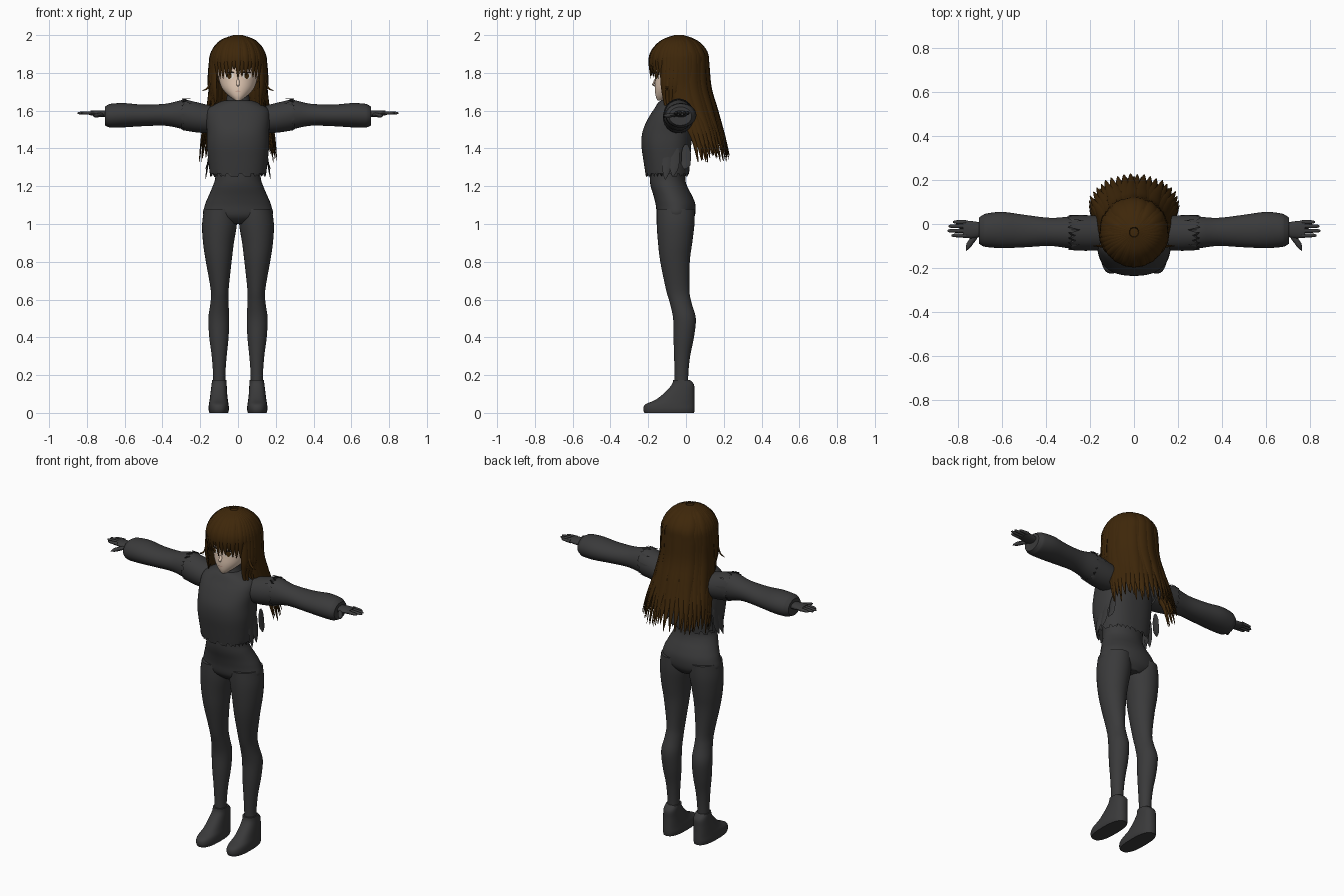
import bpy, bmesh, math, random
from mathutils import Vector

random.seed(4)
cube = bpy.data.objects.get("Cube")
if cube:
    bpy.data.objects.remove(cube, do_unlink=True)


def material(name, color):
    mat = bpy.data.materials.new(name)
    mat.use_nodes = True
    mat.diffuse_color = (*color, 1)
    bsdf = next(n for n in mat.node_tree.nodes if n.type == "BSDF_PRINCIPLED")
    bsdf.inputs["Base Color"].default_value = (*color, 1)
    bsdf.inputs["Roughness"].default_value = 0.8
    return mat


CLOTH = material("charcoal cloth", (0.042, 0.042, 0.043))
HAIR = material("dark brown hair", (0.048, 0.02, 0.003))
SKIN = material("pale skin", (0.78, 0.6, 0.47))
WHITE = material("eye white", (0.8, 0.78, 0.75))
DARK = material("lash black", (0.012, 0.008, 0.006))
LIP = material("lip rose", (0.5, 0.28, 0.22))


def smooth_rows(rows, k=4):
    """Catmull-Rom interpolation of table rows."""
    out = []
    for i in range(len(rows) - 1):
        quad = [rows[max(i - 1, 0)], rows[i], rows[i + 1], rows[min(i + 2, len(rows) - 1)]]
        for j in range(k):
            t = j / k
            out.append([b + t * (c - a) / 2 + t * t * (a - 2.5 * b + 2 * c - d / 2)
                        + t ** 3 * (1.5 * (b - c) + (d - a) / 2) for a, b, c, d in zip(*quad)])
    return out + [list(rows[-1])]


def add_loft(bm, rings, caps=(True, True)):
    loops = [[bm.verts.new(p) for p in ring] for ring in rings]
    n = len(loops[0])
    for low, high in zip(loops, loops[1:]):
        for i in range(n):
            j = (i + 1) % n
            bm.faces.new((low[i], low[j], high[j], high[i]))
    if caps[0]:
        bm.faces.new(loops[0][::-1])
    if caps[1]:
        bm.faces.new(loops[-1])


def finish(bm, name, mat, angle=50):
    bmesh.ops.recalc_face_normals(bm, faces=bm.faces)
    mesh = bpy.data.meshes.new(name)
    bm.to_mesh(mesh)
    bm.free()
    obj = bpy.data.objects.new(name, mesh)
    bpy.context.collection.objects.link(obj)
    mesh.materials.append(mat)
    bpy.ops.object.select_all(action="DESELECT")
    obj.select_set(True)
    bpy.context.view_layer.objects.active = obj
    bpy.ops.object.shade_smooth_by_angle(angle=math.radians(angle))
    return obj


def tube(bm, rows, axis="z", side=1, n=32, power=2.0, jag=0, jag_end=0, caps=(True, True)):
    """Loft rounded sections; each row is height, min/max a, min/max b."""
    rings, rows = [], smooth_rows(rows)
    for r, (h, a0, a1, b0, b1) in enumerate(rows):
        ring = []
        for i in range(n):
            t = math.tau * i / n
            c, s = math.cos(t), math.sin(t)
            a = (a0 + a1) / 2 + (a1 - a0) / 2 * math.copysign(abs(c) ** (2 / power), c)
            b = (b0 + b1) / 2 + (b1 - b0) / 2 * math.copysign(abs(s) ** (2 / power), s)
            shift = jag if r == 0 else jag_end if r == len(rows) - 1 else 0
            hh = h + shift * (i % 2) * (0.5 + 0.5 * math.sin(i * 1.7))
            p = (a, b, hh) if axis == "z" else (hh, a, b)
            ring.append((p[0] * side, p[1], p[2]))
        rings.append(ring)
    add_loft(bm, rings, caps)


def lock(bm, points, width, thick, center):
    """Flat tapered strand facing away from a center point."""
    pts = [Vector(p) for p in smooth_rows(points)]
    rings = []
    for i, p in enumerate(pts):
        tangent = (pts[min(i + 1, len(pts) - 1)] - pts[max(i - 1, 0)]).normalized()
        across = tangent.cross(p - Vector(center)).normalized()
        out = across.cross(tangent)
        t = i / (len(pts) - 1)
        w = width * min(1, 0.35 + t * 3) * min(1, 0.06 + (1 - t) * 2.8) / 2
        th = thick * min(1, 0.1 + (1 - t) * 3) / 2
        rings.append([p + across * w * math.cos(a) + out * th * math.sin(a)
                      for a in (math.tau * k / 8 for k in range(8))])
    add_loft(bm, rings)


# Hips and waist
bm = bmesh.new()
tube(bm, [(1.0, -.07, .07, -.11, .02), (1.04, -.178, .178, -.15, .046), (1.1, -.175, .175, -.16, .05),
          (1.15, -.155, .155, -.172, .032), (1.2, -.134, .134, -.187, .006),
          (1.25, -.12, .12, -.192, -.004), (1.36, -.125, .125, -.19, .005)])
finish(bm, "hips", CLOTH)

# Cropped jacket with a torn hem, and its collar
bm = bmesh.new()
tube(bm, [(1.25, -.147, .147, -.212, .015), (1.34, -.158, .158, -.226, .022), (1.42, -.165, .165, -.236, .028),
          (1.49, -.165, .165, -.23, .034), (1.56, -.17, .17, -.2, .04), (1.61, -.16, .16, -.168, .04),
          (1.645, -.1, .1, -.145, .02), (1.655, -.066, .066, -.125, .005)],
     n=64, power=2.4, jag=0.06, caps=(False, True))
finish(bm, "jacket", CLOTH)
bm = bmesh.new()
tube(bm, [(1.63, -.075, .075, -.135, .01), (1.66, -.062, .062, -.125, .0), (1.69, -.058, .058, -.12, .0)])
finish(bm, "collar", CLOTH)

for side, label in ((1, "left"), (-1, "right")):
    # Leg
    bm = bmesh.new()
    tube(bm, [(1.08, .01, .178, -.155, .046), (1.0, .006, .19, -.155, .045), (.9, .022, .185, -.148, .033),
              (.8, .034, .17, -.136, .02), (.65, .05, .144, -.105, .018), (.58, .05, .146, -.085, .03),
              (.5, .047, .157, -.068, .052), (.4, .05, .152, -.066, .042), (.3, .06, .139, -.063, .022),
              (.2, .067, .132, -.06, .012), (.1, .067, .132, -.06, .012)], side=side)
    finish(bm, label + "_leg", CLOTH)

    # Boot with sole
    bm = bmesh.new()
    tube(bm, [(0, .052, .152, -.22, .043), (.02, .048, .156, -.226, .046), (.045, .05, .154, -.215, .046),
              (.07, .054, .15, -.16, .045), (.11, .058, .145, -.11, .044), (.15, .06, .14, -.075, .042),
              (.175, .062, .137, -.068, .02)], side=side, power=2.5)
    finish(bm, label + "_boot", CLOTH)

    # Sleeve and torn shoulder layer
    bm = bmesh.new()
    tube(bm, [(.1, -.11, .03, 1.5, 1.62), (.2, -.115, .035, 1.49, 1.63), (.28, -.113, .035, 1.5, 1.657),
              (.38, -.1, .028, 1.52, 1.637), (.5, -.106, .042, 1.518, 1.632), (.6, -.11, .055, 1.512, 1.64),
              (.67, -.105, .048, 1.51, 1.637), (.69, -.1, .04, 1.515, 1.63), (.705, -.09, .03, 1.522, 1.62)],
         axis="x", side=side)
    finish(bm, label + "_sleeve", CLOTH)
    bm = bmesh.new()
    tube(bm, [(.14, -.118, .038, 1.48, 1.625), (.22, -.122, .04, 1.485, 1.645), (.3, -.118, .04, 1.498, 1.664)],
         axis="x", side=side, n=40, jag_end=-0.08, caps=(True, False))
    finish(bm, label + "_torn_shoulder", CLOTH)

    # Hand with four fingers and a thumb
    bm = bmesh.new()
    tube(bm, [(.69, -.055, .005, 1.565, 1.6), (.73, -.065, .012, 1.567, 1.602), (.78, -.063, .017, 1.575, 1.6)],
         axis="x", side=side, n=16)
    for y, tip in ((-.052, .832), (-.031, .85), (-.01, .845), (.009, .825)):
        tube(bm, [(.765, y - .01, y + .01, 1.577, 1.598), (tip - .015, y - .008, y + .008, 1.58, 1.595),
                  (tip, y - .003, y + .003, 1.584, 1.59)], axis="x", side=side, n=10)
    thumb = [(.715 * side, -.05, 1.58), (.745 * side, -.085, 1.575), (.765 * side, -.122, 1.572)]
    lock(bm, thumb, .026, .022, (.74 * side, -.08, 1))
    finish(bm, label + "_hand", CLOTH)

    # Loose cloth strips below the jacket
    bm = bmesh.new()
    for y, low in ((-.1, 1.235), (-.06, 1.25), (.0, 1.29)):
        lock(bm, [(.15 * side, y, 1.42), (.158 * side, y, 1.33), (.172 * side, y - .01, low)],
             .05, .008, (0, y, 1.33))
    finish(bm, label + "_torn_strips", CLOTH)

# Head, neck and nose
bm = bmesh.new()
tube(bm, [(1.655, -.016, .016, -.152, -.11), (1.68, -.05, .05, -.161, -.05), (1.72, -.086, .086, -.165, .02),
          (1.78, -.105, .105, -.163, .063), (1.86, -.115, .115, -.165, .08), (1.93, -.085, .085, -.13, .06),
          (1.97, -.02, .02, -.06, .0)])
tube(bm, [(1.62, -.045, .045, -.1, -.01), (1.74, -.042, .042, -.09, .0)])
lock(bm, [(0, -.162, 1.765), (0, -.168, 1.75), (0, -.173, 1.737), (0, -.16, 1.728)], .018, .012, (0, 0, 1.75))
finish(bm, "head", SKIN)


def face_plate(bm, x, z, rx, rz, lift):
    """Thin oval following the front of the face."""
    def on_face(u, v):
        return (u, -.05 - .114 * math.sqrt(1 - (u / .106) ** 2) - lift, v)
    hub = bm.verts.new(on_face(x, z))
    rim = [bm.verts.new(on_face(x + rx * math.cos(math.tau * i / 16), z + rz * math.sin(math.tau * i / 16)))
           for i in range(16)]
    for i in range(16):
        bm.faces.new((hub, rim[i - 1], rim[i]))


# Eyes, lashes and mouth
for name, mat, dz, rx, rz, lift in (("eye_whites", WHITE, 0, .023, .018, .003),
                                    ("irises", HAIR, 0, .012, .017, .005),
                                    ("lashes", DARK, .018, .027, .005, .006)):
    bm = bmesh.new()
    for side in (1, -1):
        face_plate(bm, .046 * side, 1.785 + dz, rx, rz, lift)
    finish(bm, name, mat)
bm = bmesh.new()
face_plate(bm, 0, 1.703, .014, .0025, .004)
finish(bm, "mouth", LIP)

# Hair cap, open in front of the face
bm = bmesh.new()
bmesh.ops.create_uvsphere(bm, u_segments=40, v_segments=24, radius=1)
for v in bm.verts:
    v.co = Vector((v.co.x * .142, v.co.y * .146 - .037, v.co.z * .145 + 1.85))
front = [f for f in bm.faces if f.calc_center_median().z < 1.85 and f.calc_center_median().y < -.06]
bmesh.ops.delete(bm, geom=front, context="FACES")
finish(bm, "hair_cap", HAIR)

# Strand levels: height, half width, half depth, center y
CROWN = [(1.992, .02, .02, -.037), (1.965, .09, .09, -.037), (1.91, .133, .14, -.037)]
BACK = CROWN + [(1.84, .146, .15, -.037), (1.72, .148, .152, -.027), (1.6, .163, .155, .005),
                (1.47, .192, .145, .055), (1.34, .207, .145, .083)]
SIDE = CROWN + [(1.84, .146, .15, -.037), (1.74, .15, .14, -.045), (1.66, .14, .12, -.05), (1.58, .15, .1, -.05)]
BANGS = CROWN + [(1.85, .146, .152, -.037), (1.785, .142, .147, -.037)]


def strand(bm, angle, levels, width, extra=0, grow=1.0):
    s, c = math.sin(angle), math.cos(angle)
    last = len(levels) - 1
    pts = [(rx * s * grow, cy + ry * c * grow, z + extra * (i == last))
           for i, (z, rx, ry, cy) in enumerate(levels)]
    lock(bm, pts, width, .018, (0, -.03, pts[0][2] - .25) if levels is BANGS else (0, 0, 1.6))


bm = bmesh.new()
for layer, count, grow in ((0, 24, 1.0), (1, 19, .93)):
    for i in range(count):
        angle = math.radians(-98 + 196 * i / (count - 1))
        strand(bm, angle, BACK, .062, random.uniform(-.015, .035), grow + random.uniform(-.015, .025))
finish(bm, "back_hair", HAIR)

bm = bmesh.new()
for side in (1, -1):
    for deg in (98, 106, 114, 122):
        strand(bm, math.radians(deg * side), SIDE, .042, random.uniform(0, .06))
    # Flicked wisps
    lock(bm, [(.13 * side, -.09, 1.82), (.145 * side, -.1, 1.76), (.16 * side, -.1, 1.72),
              (.19 * side, -.1, 1.705)], .014, .008, (0, 0, 1.75))
finish(bm, "side_locks", HAIR)

bm = bmesh.new()
for i in range(15):
    angle = math.radians(122 + 116 * i / 14)
    strand(bm, angle, BANGS, .042, random.uniform(-.02, .035), 1 + .012 * (i % 2))
finish(bm, "bangs", HAIR)
